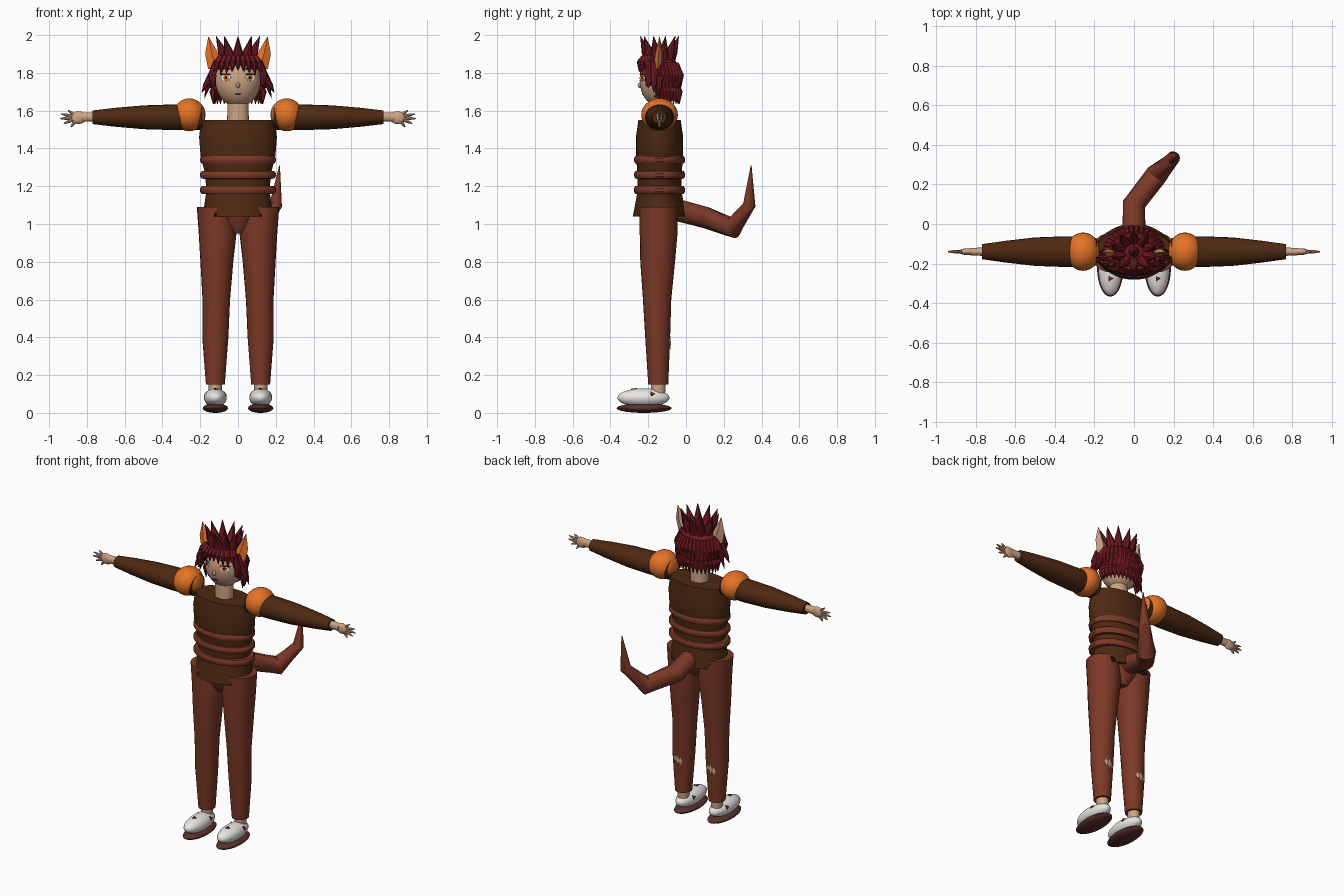
import bpy, bmesh, math
from mathutils import Vector, Matrix

old = bpy.data.objects.get("Cube")
if old:
    bpy.data.objects.remove(old)


def material(name, r, g, b):
    m = bpy.data.materials.new(name)
    m.use_nodes = True
    m.diffuse_color = (r, g, b, 1)
    m.node_tree.nodes["Principled BSDF"].inputs["Base Color"].default_value = (r, g, b, 1)
    return m


SKIN = material("tan_skin", 0.62, 0.37, 0.23)
BROWN = material("dark_brown_cloth", 0.075, 0.022, 0.006)
RUSSET = material("russet_cloth", 0.2, 0.04, 0.02)
ORANGE = material("orange", 0.78, 0.17, 0.02)
HAIR = material("crimson_hair", 0.16, 0.01, 0.015)
WHITE = material("white_shoe", 0.8, 0.78, 0.75)
SOLE = material("maroon_sole", 0.1, 0.03, 0.027)
BLACK = material("black_line", 0.015, 0.008, 0.008)

X, Y, Z = Vector((1, 0, 0)), Vector((0, 1, 0)), Vector((0, 0, 1))
MID = -0.14
made = []


def finish(name, bm, *mats):
    bmesh.ops.recalc_face_normals(bm, faces=bm.faces)
    mesh = bpy.data.meshes.new(name)
    bm.to_mesh(mesh)
    bm.free()
    for m in mats:
        mesh.materials.append(m)
    ob = bpy.data.objects.new(name, mesh)
    bpy.context.collection.objects.link(ob)
    made.append(ob)
    return ob


def loft(name, rings, mat, u=X, v=Y, n=24):
    """Skin a row of ellipses: (centre, radius along u, radius along v)."""
    bm = bmesh.new()
    rows = []
    for c, a, b in rings:
        angles = [2 * math.pi * i / n for i in range(n)]
        rows.append([bm.verts.new(Vector(c) + u * a * math.cos(t) + v * b * math.sin(t))
                     for t in angles])
    for p, q in zip(rows, rows[1:]):
        for i in range(n):
            j = (i + 1) % n
            bm.faces.new((p[i], p[j], q[j], q[i]))
    bm.faces.new(rows[0])
    bm.faces.new(rows[-1])
    return finish(name, bm, mat)


def ball(name, centre, radii, mat, n=28):
    bm = bmesh.new()
    bmesh.ops.create_uvsphere(bm, u_segments=n, v_segments=n // 2, radius=1)
    bm.transform(Matrix.Translation(centre) @ Matrix.Diagonal((*radii, 1)))
    return finish(name, bm, mat)


def tube(name, points, radii, mat, n=10):
    """Tapered tube that follows a bent path."""
    pts = [Vector(p) for p in points]
    bm = bmesh.new()
    rows = []
    for i, p in enumerate(pts):
        d = (pts[min(i + 1, len(pts) - 1)] - pts[max(i - 1, 0)]).normalized()
        ref = X if abs(d.x) < 0.85 else Z
        side = (ref - d * ref.dot(d)).normalized()
        up = d.cross(side)
        rows.append([bm.verts.new(p + radii[i] * (side * math.cos(t) + up * math.sin(t)))
                     for t in [2 * math.pi * k / n for k in range(n)]])
    for p, q in zip(rows, rows[1:]):
        for i in range(n):
            bm.faces.new((p[i], p[(i + 1) % n], q[(i + 1) % n], q[i]))
    bm.faces.new(rows[0])
    bm.faces.new(rows[-1])
    return finish(name, bm, mat)


def plate(name, centre, radii, direction, w, h, mat, lift=0.002, n=16):
    """Thin flat patch lying on an ellipsoid, in the given direction."""
    c, r, d = Vector(centre), Vector(radii), Vector(direction)
    p = d / Vector([d[i] / r[i] for i in range(3)]).length
    normal = Vector([p[i] / r[i] ** 2 for i in range(3)]).normalized()
    ref = Z if abs(normal.z) < 0.9 else Y
    up = (ref - normal * ref.dot(normal)).normalized()
    base = c + p + normal * lift
    return loft(name, [(base - normal * 0.004, w, h), (base, w, h)], mat,
                up.cross(normal), up, n)


# Torso with a flared hem that hangs lower at front and back
torso = loft("torso", [((0, MID, z), a, b) for z, a, b in (
    (1.04, .185, .142), (1.09, .18, .132), (1.18, .166, .115), (1.28, .178, .118),
    (1.36, .198, .125), (1.46, .206, .125), (1.55, .195, .112))], BROWN, n=48)
for vert in torso.data.vertices:
    if vert.co.z < 1.05 and abs(vert.co.x) > 0.14:
        vert.co.z = 1.085
for z in (1.18, 1.26, 1.34):
    loft("waist_band", [((0, MID, z + dz), a, a * 0.67) for dz, a in (
        (-.021, .17), (-.02, .192), (-.008, .201), (.008, .201), (.02, .192), (.021, .17))],
        RUSSET, n=40)
loft("pelvis", [((0, MID, .95), .04, .06), ((0, MID, 1.02), .1, .1),
                ((0, MID, 1.09), .15, .11)], RUSSET)
loft("neck", [((0, MID, 1.52), .058, .052), ((0, MID, 1.67), .055, .05)], SKIN)

# Tail
tube("tail", [(0, -.07, 1.08), (0, .1, 1.035), (.115, .25, .98), (.2, .335, 1.1),
              (.22, .345, 1.31)], [.06, .058, .057, .034, .002], RUSSET, 14)

# Head and face
HC, HR = Vector((0, MID, 1.76)), Vector((.12, .105, .14))
ball("head", HC, HR, SKIN, 32)
ball("nose", (0, -.242, 1.735), (.011, .014, .016), SKIN, 12)


def face_mark(name, x, z, w, h, mat, lift, n=16):
    q = 1 - (x / HR.x) ** 2 - ((z - HC.z) / HR.z) ** 2
    plate(name, HC, HR, (x, -HR.y * math.sqrt(q), z - HC.z), w, h, mat, lift, n)


face_mark("mouth", 0, 1.688, .018, .004, BLACK, .002)
for s in (-1, 1):
    face_mark("eye_white", s * .064, 1.775, .031, .017, WHITE, .003)
    face_mark("iris", s * .062, 1.775, .016, .016, ORANGE, .005)
    face_mark("pupil", s * .062, 1.775, .007, .008, BLACK, .006)
    face_mark("upper_lash", s * .065, 1.792, .032, .004, BLACK, .007)
    face_mark("eyebrow", s * .06, 1.822, .032, .005, HAIR, .004)

# Hair shell, open over the face
bm = bmesh.new()
bmesh.ops.create_uvsphere(bm, u_segments=48, v_segments=32, radius=1)
bm.transform(Matrix.Translation((0, -.137, 1.765)) @ Matrix.Diagonal((.143, .117, .135, 1)))
open_faces = []
for f in bm.faces:
    c = f.calc_center_median()
    front = c.y < -.165 and c.z < 1.845 - abs(c.x) * 0.25
    if front or c.z < 1.67:
        open_faces.append(f)
bmesh.ops.delete(bm, geom=open_faces, context='FACES')
finish("hair_cap", bm, HAIR)

# Hanging strands round the back, in two layers
for layer, (top, tip, reach) in enumerate(((1.85, 1.72, 1.04), (1.76, 1.635, .97))):
    for i in range(17):
        t = math.pi * (i - .5 + layer * .5) / 16
        cx, sy = math.cos(t) * reach, math.sin(t) * reach
        tube("back_strand", [(cx * .11, MID + sy * .085, top),
                             (cx * .138, MID + sy * .11, (top + tip) / 2),
                             (cx * .135, MID + sy * .108, tip)],
             [.016, .018, .002], HAIR, 6)

# Fringe
for i in range(9):
    x = (i - 4) * .028
    y = MID - .112 * math.sqrt(1 - (x / .15) ** 2)
    tube("fringe_strand", [(x * .8, y + .03, 1.885), (x, y + .006, 1.855),
                           (x * 1.1, y + .002, 1.815 - abs(x) * .3)],
         [.016, .018, .002], HAIR, 6)

# Crown of spikes
for i in range(10):
    t = 2 * math.pi * (i + .5) / 10
    cx, sy = math.cos(t), math.sin(t)
    tube("crown_spike", [(cx * .055, MID + sy * .045, 1.85), (cx * .088, MID + sy * .072, 1.915),
                         (cx * .122, MID + sy * .102, 1.995)], [.034, .024, .001], HAIR, 8)
tube("centre_spike", [(0, MID, 1.86), (0, MID, 1.98)], [.04, .001], HAIR, 8)

for s in (-1, 1):
    # Ear with an orange front
    ear = loft("ear", [((s * .112, -.15, 1.82), .046, .022), ((s * .138, -.145, 1.9), .036, .018),
                       ((s * .156, -.14, 1.99), .002, .002)], SKIN, n=4)
    ear.data.materials.append(ORANGE)
    for f in ear.data.polygons:
        f.material_index = int(f.normal.y < -.2)

    # Side locks
    for y, out, low in ((-.17, .192, 1.695), (-.14, .178, 1.665), (-.2, .15, 1.72)):
        tube("side_lock", [(s * .115, y, 1.86), (s * .138, y, 1.79),
                           (s * (out - .02), y, 1.735), (s * out, y, low)],
             [.016, .02, .014, .001], HAIR, 8)

    # Arm
    ball("shoulder_pad", (s * .258, MID, 1.578), (.086, .097, .087), ORANGE)
    loft("sleeve", [((s * x, MID, 1.565), a, b) for x, a, b in (
        (.19, .07, .066), (.34, .078, .068), (.5, .072, .063), (.65, .055, .05),
        (.77, .038, .036))], BROWN, Y, Z)
    loft("wrist", [((s * .75, MID, 1.568), .022, .024), ((s * .83, MID, 1.566), .018, .026)],
         SKIN, Y, Z, 14)
    ball("palm", (s * .845, MID, 1.563), (.042, .017, .034), SKIN, 16)
    for x, z in ((.9, 1.603), (.937, 1.583), (.942, 1.558), (.922, 1.532), (.885, 1.512)):
        root = Vector((s * .85, MID, 1.562))
        tip = Vector((s * x, MID, z))
        tube("finger", [root.lerp(tip, .15), root.lerp(tip, .65), tip],
             [.009, .0085, .003], SKIN, 8)

    # Leg
    loft("trouser_leg", [((s * cx, cy, z), a, b) for z, cx, cy, a, b in (
        (1.09, .118, -.145, .1, .1), (.95, .108, -.145, .1, .1), (.8, .112, -.15, .087, .092),
        (.6, .115, -.153, .073, .075), (.4, .12, -.15, .069, .066),
        (.15, .12, -.147, .05, .053))], RUSSET)
    for dx, dz, w, h in ((-.32, -.006, .014, .026), (0, 0, .014, .036), (.32, .004, .014, .024)):
        plate("calf_patch", (s * .12, -.15, .37 + dz), (.068, .066, 9), (dx, 1, 0),
              w, h, SKIN, .003, 4)
    loft("ankle", [((s * .12, -.147, .09), .034, .036), ((s * .12, -.147, .16), .036, .04)], SKIN)

    # Shoe
    centre, size = (s * .12, -.225, .08), (.06, .138, .05)
    ball("shoe", centre, size, WHITE)
    ball("shoe_sole", (s * .12, -.222, .025), (.067, .146, .025), SOLE)
    for d in ((0, -.05, .045), (s * .05, .045, .02), (-s * .05, .045, .02)):
        plate("shoe_spot", centre, size, d, .016, .016, HAIR, .003, 3)

# Smooth the rounded parts and keep hard edges
bpy.ops.object.select_all(action='DESELECT')
for ob in made:
    ob.select_set(True)
bpy.context.view_layer.objects.active = torso
bpy.ops.object.shade_smooth_by_angle(angle=math.radians(35))
